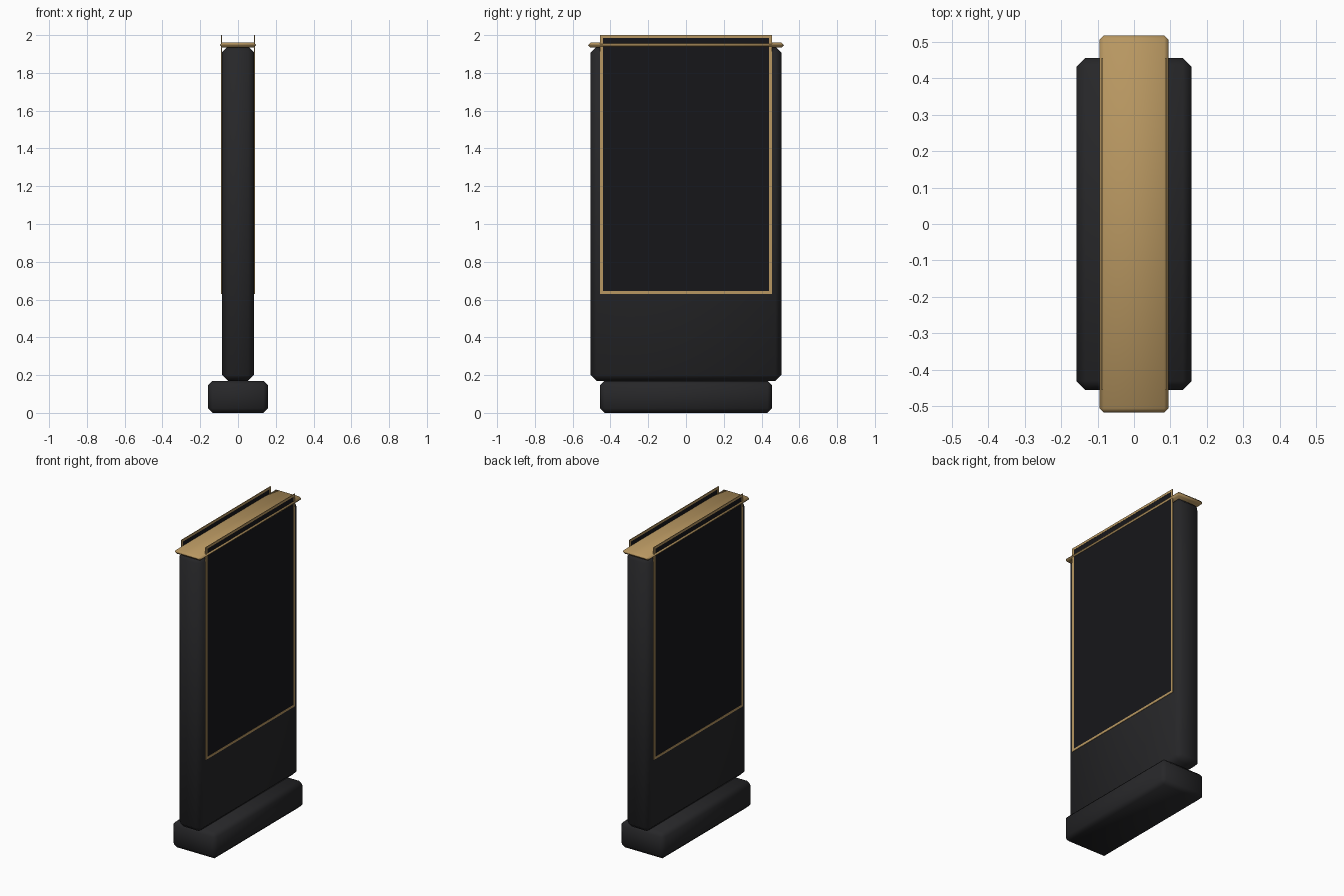
import bpy
from math import radians

if "Cube" in bpy.data.objects:
    bpy.data.objects.remove(bpy.data.objects["Cube"])


def material(name, rgb):
    m = bpy.data.materials.new(name)
    m.diffuse_color = (*rgb, 1)
    m.use_nodes = True
    m.node_tree.nodes["Principled BSDF"].inputs["Base Color"].default_value = m.diffuse_color
    return m


DARK = material("charcoal", (0.02, 0.02, 0.022))
GOLD = material("gold", (0.48, 0.31, 0.12))
BLACK = material("black_glass", (0.008, 0.008, 0.01))


def box(name, x, y, z, mat, bevel=0):
    """Box spanning the (min, max) ranges, with optional chamfered edges."""
    bpy.ops.mesh.primitive_cube_add(size=1, location=[sum(r) / 2 for r in (x, y, z)])
    ob = bpy.context.object
    ob.name = name
    ob.scale = [r[1] - r[0] for r in (x, y, z)]
    bpy.ops.object.transform_apply(location=False, rotation=False, scale=True)
    ob.data.materials.append(mat)
    if bevel:
        mod = ob.modifiers.new("chamfer", 'BEVEL')
        mod.width = bevel
        mod.segments = 1
        bpy.ops.object.modifier_apply(modifier=mod.name)
        bpy.ops.object.shade_smooth_by_angle(angle=radians(60))
    return ob


# Foot, upright slab and gold cap
box("base", (-0.158, 0.158), (-0.455, 0.455), (0, 0.17), DARK, 0.024)
box("body", (-0.086, 0.086), (-0.505, 0.505), (0.17, 1.94), DARK, 0.032)
box("top_cap", (-0.095, 0.095), (-0.518, 0.518), (1.934, 1.96), GOLD, 0.012)

# A framed display panel on each broad face
W, LOW, HIGH, T = 0.455, 0.63, 2.0, 0.015
for side, label in ((-1, "left"), (1, "right")):
    fx = sorted((side * 0.085, side * 0.089))
    sx = sorted((side * 0.0855, side * 0.088))
    box(label + "_screen", sx, (-W + T, W - T), (LOW + T, HIGH - T), BLACK)
    for y in (-W, W - T):
        box(label + "_frame_side", fx, (y, y + T), (LOW, HIGH), GOLD)
    for z in (LOW, HIGH - T):
        box(label + "_frame_rail", fx, (-W + T, W - T), (z, z + T), GOLD)
